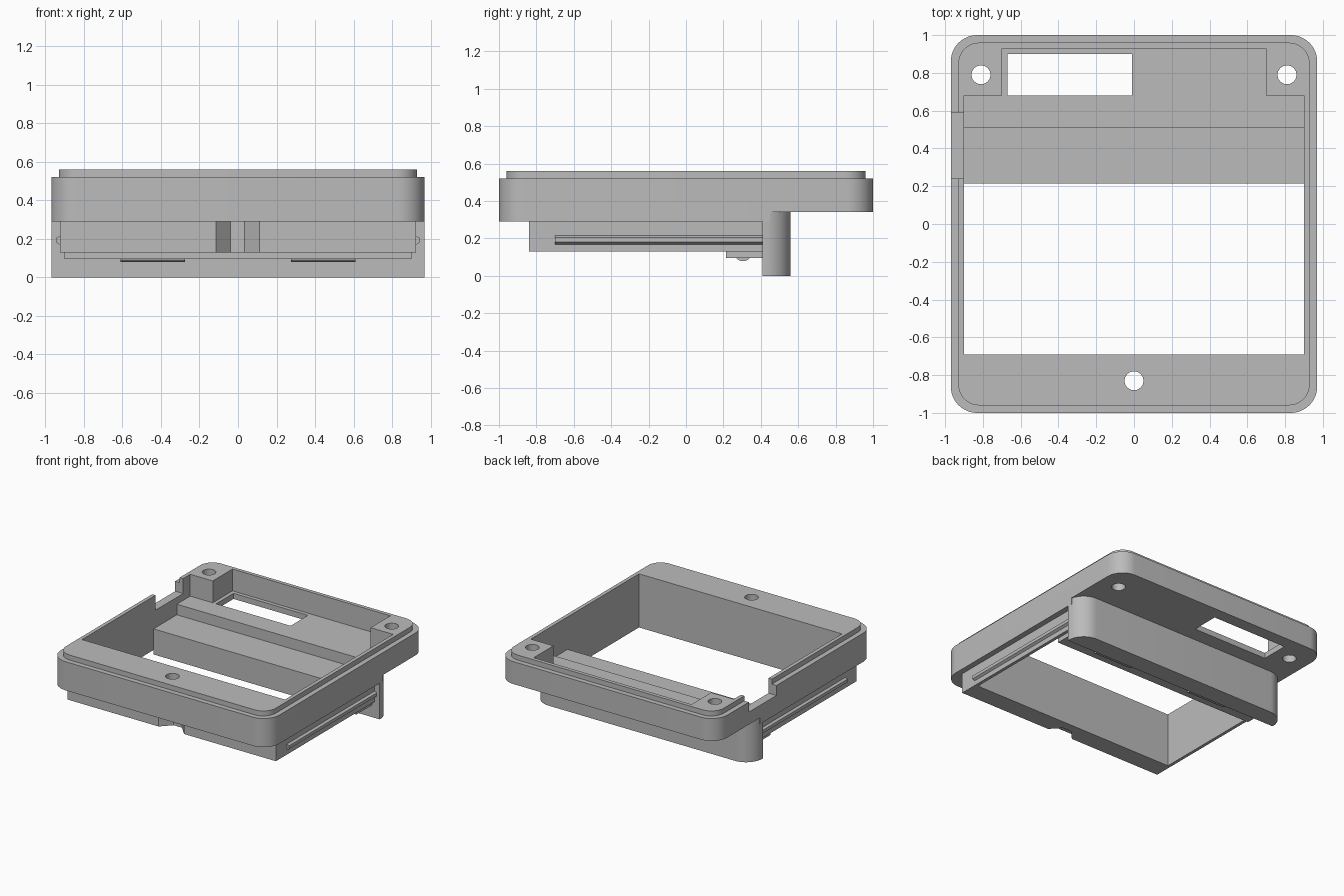
import bpy
import bmesh
from math import sin, cos, pi

cube = bpy.data.objects.get("Cube")
if cube:
    bpy.data.objects.remove(cube, do_unlink=True)

grey = bpy.data.materials.new("plain grey")
grey.use_nodes = True
colour = (0.5, 0.5, 0.5, 1)
grey.diffuse_color = colour
grey.node_tree.nodes["Principled BSDF"].inputs["Base Color"].default_value = colour


def prism(name, points, low, high, axis="z"):
    """Extrude a flat outline between two positions along an axis."""
    place = {"x": lambda a, b, h: (h, a, b),
             "y": lambda a, b, h: (a, h, b),
             "z": lambda a, b, h: (a, b, h)}[axis]
    bm = bmesh.new()
    rings = [[bm.verts.new(place(a, b, h)) for a, b in points] for h in (low, high)]
    bm.faces.new(rings[0])
    bm.faces.new(rings[1])
    n = len(points)
    for i in range(n):
        j = (i + 1) % n
        bm.faces.new((rings[0][i], rings[0][j], rings[1][j], rings[1][i]))
    bmesh.ops.recalc_face_normals(bm, faces=bm.faces)
    mesh = bpy.data.meshes.new(name)
    bm.to_mesh(mesh)
    bm.free()
    mesh.materials.append(grey)
    obj = bpy.data.objects.new(name, mesh)
    bpy.context.collection.objects.link(obj)
    return obj


def box(name, x0, x1, y0, y1, z0, z1):
    return prism(name, [(x0, y0), (x1, y0), (x1, y1), (x0, y1)], z0, z1)


def rounded(x, y0, y1, back, front, steps=12):
    """Rectangle outline with its own radius on the back and front corners."""
    points = []
    for k, (sx, y, sy, r) in enumerate([(1, y1, 1, back), (-1, y1, 1, back),
                                        (-1, y0, -1, front), (1, y0, -1, front)]):
        if r == 0:
            points.append((sx * x, y))
            continue
        for i in range(steps + 1):
            t = (k + i / steps) * pi / 2
            points.append((sx * (x - r) + r * cos(t), y - sy * r + r * sin(t)))
    return points


def combine(target, other, operation):
    """Apply a boolean and discard the helper."""
    mod = target.modifiers.new("combine", "BOOLEAN")
    mod.operation = operation
    mod.solver = "EXACT"
    mod.object = other
    bpy.context.view_layer.update()
    graph = bpy.context.evaluated_depsgraph_get()
    mesh = bpy.data.meshes.new_from_object(target.evaluated_get(graph))
    target.modifiers.clear()
    target.data = mesh
    bpy.data.objects.remove(other, do_unlink=True)


# Rounded frame, raised lip, lower box and hanging back flange
frame = prism("frame", rounded(0.97, -1, 1, 0.14, 0.14), 0.29, 0.52)
combine(frame, box("rear_relief", -1.1, 1.1, 0.45, 1.1, 0.2, 0.34), "DIFFERENCE")
solids = [
    prism("lip", rounded(0.93, -0.96, 0.96, 0.11, 0.11), 0.45, 0.56),
    box("lower_box", -0.925, 0.925, -0.84, 0.46, 0.13, 0.4),
    box("ledge_base", -0.9, 0.9, 0.21, 0.46, 0.095, 0.4),
    prism("back_flange", rounded(0.97, 0.41, 0.56, 0.145, 0), 0, 0.4),
]
for solid in solids:
    combine(frame, solid, "UNION")

# Main opening, stepped pocket, window, cable gap and clearance notch
cutters = [
    box("opening", -0.9, 0.9, -0.69, 0.215, -0.1, 0.8),
    box("ledge_space", -0.9, 0.9, 0.1, 0.51, 0.30, 0.8),
    box("pocket", -0.9, 0.9, 0.4, 0.68, 0.385, 0.8),
    box("rear_pocket", -0.7, 0.7, 0.6, 0.93, 0.385, 0.8),
    box("window", -0.67, -0.01, 0.68, 0.90, 0.2, 0.8),
    box("cable_gap", -1.1, -0.85, 0.24, 0.59, 0.44, 0.8),
    prism("front_notch", [(-0.125, -0.85), (0.12, -0.85), (0.035, -0.76), (-0.04, -0.76)],
          0, 0.29),
]

# Screw holes
for x, y in [(0, -0.83), (-0.81, 0.79), (0.81, 0.79)]:
    circle = [(x + 0.05 * cos(i * pi / 16), y + 0.05 * sin(i * pi / 16)) for i in range(32)]
    cutters.append(prism("screw_hole", circle, 0.2, 0.8))
for cutter in cutters:
    combine(frame, cutter, "DIFFERENCE")
parts = [frame]

# Side rails and underside latch bumps
for side, label in [(1, "left"), (-1, "right")]:
    rail = [(0.92, 0.165), (0.943, 0.18), (0.943, 0.205), (0.92, 0.218)]
    parts.append(prism(label + "_rail", [(side * x, z) for x, z in rail], -0.7, 0.42, "y"))
    bump = [(0.305 - 0.035 * cos(i * pi / 8), 0.097 - 0.018 * sin(i * pi / 8))
            for i in range(9)]
    ends = sorted((side * 0.275, side * 0.61))
    parts.append(prism(label + "_latch_bump", bump, ends[0], ends[1], "x"))

# Smooth the rounded corners while keeping hard edges
bpy.ops.object.select_all(action="DESELECT")
for part in parts:
    part.select_set(True)
bpy.context.view_layer.objects.active = frame
bpy.ops.object.shade_smooth_by_angle(angle=pi / 6)
